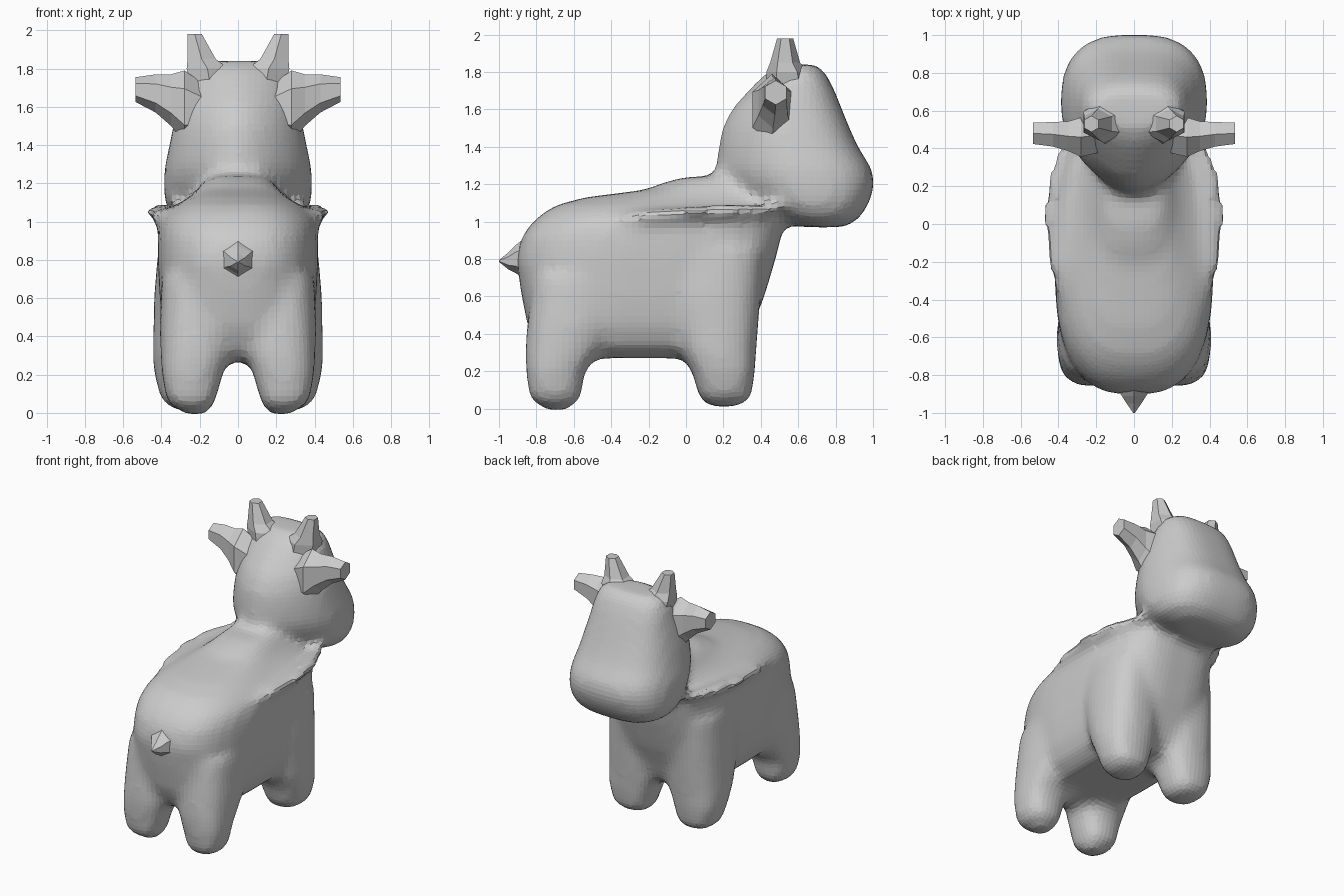
import bpy, bmesh
from math import cos, sin, pi, tau
from mathutils import Vector

if "Cube" in bpy.data.objects:
    bpy.data.objects.remove(bpy.data.objects["Cube"])


def loft(bm, rings):
    """Skin a closed tube through rings of points."""
    vs = [[bm.verts.new(p) for p in r] for r in rings]
    n = len(vs[0])
    faces = [bm.faces.new((a[i], a[(i + 1) % n], b[(i + 1) % n], b[i]))
             for a, b in zip(vs, vs[1:]) for i in range(n)]
    faces += [bm.faces.new(vs[0]), bm.faces.new(vs[-1])]
    bmesh.ops.recalc_face_normals(bm, faces=faces)


def ring(axis, pos, c, r, n=24, front=2, back=2):
    """Superellipse ring across an axis; exponents differ for the two halves."""
    pts = []
    for i in range(n):
        a = tau * i / n + pi / n
        e = 2 / (front if sin(a) > 0 else back)
        u = c[0] + r[0] * abs(cos(a)) ** e * (1 if cos(a) > 0 else -1)
        v = c[1] + r[1] * abs(sin(a)) ** e * (1 if sin(a) > 0 else -1)
        pts.append({'x': Vector((pos, u, v)), 'y': Vector((u, pos, v)),
                    'z': Vector((u, v, pos))}[axis])
    return pts


def slab(z, y0, y1, x0, x1, front, back):
    return ring('z', z, ((x0 + x1) / 2, (y0 + y1) / 2),
                ((x1 - x0) / 2, (y1 - y0) / 2), 32, front, back)


def finish(name, bm):
    me = bpy.data.meshes.new(name)
    bm.to_mesh(me)
    bm.free()
    ob = bpy.data.objects.new(name, me)
    bpy.context.collection.objects.link(ob)
    return ob


bm = bmesh.new()

# torso, stacked upward: z, rear y, chest y, half width
torso = [(.27, -.72, .26, .26), (.34, -.80, .32, .345), (.45, -.85, .36, .39),
         (.6, -.88, .42, .41), (.8, -.91, .48, .42), (.92, -.88, .51, .42),
         (1.0, -.82, .53, .41), (1.05, -.76, .52, .37), (1.09, -.69, .5, .32),
         (1.13, -.54, .5, .25), (1.17, -.22, .5, .21), (1.21, -.12, .5, .18),
         (1.24, .0, .5, .14)]
loft(bm, [slab(z, a, b, -w, w, 3.3, 2.7) for z, a, b, w in torso])

# head and neck: z, nape y, face y, half width
head = [(.97, .62, .85, .22), (1.02, .42, .93, .34), (1.1, .3, .98, .385),
        (1.2, .2, 1.01, .39), (1.28, .16, .995, .385), (1.4, .17, .92, .36),
        (1.5, .19, .875, .34), (1.6, .24, .835, .315), (1.7, .33, .795, .29),
        (1.79, .42, .75, .26), (1.84, .5, .70, .2)]
loft(bm, [slab(z, a, b, -w, w, 2.8, 1.65) for z, a, b, w in head])

# legs: z, y range, inner and outer x
hind = [(-.01, -.74, -.64, .17, .27), (.05, -.84, -.56, .12, .37),
        (.2, -.855, -.54, .08, .4), (.3, -.86, -.46, .04, .405),
        (.45, -.85, -.36, .02, .41), (.7, -.82, -.3, .02, .4)]
fore = [(.01, .12, .28, .16, .32), (.06, .07, .35, .12, .40),
        (.2, .03, .37, .08, .44), (.3, -.03, .375, .04, .445),
        (.6, -.12, .40, .02, .44), (.85, -.12, .42, .02, .42)]
# shoulder fold: y, x, z, radii
fold = [(-.5, .33, 1.0, .04, .02), (-.22, .40, 1.03, .06, .035),
        (.05, .425, 1.05, .06, .035), (.25, .405, 1.06, .06, .035),
        (.5, .33, 1.07, .03, .02)]
for s in (-1, 1):
    for leg in (hind, fore):
        loft(bm, [slab(z, a, b, *sorted((s * i, s * o)), 2.5, 2.5)
                  for z, a, b, i, o in leg])
    loft(bm, [ring('y', y, (s * x, z), (rx, rz), 12) for y, x, z, rx, rz in fold])

# blend everything into one faceted skin
body = finish("body", bm)
rm = body.modifiers.new("blend", 'REMESH')
rm.mode = 'VOXEL'
rm.voxel_size = .034
sm = body.modifiers.new("soften", 'SMOOTH')
sm.factor = .5
sm.iterations = 9

# ears and horns: low-poly tapered stubs with flared bases
ear = [(.12, .48, 1.56, .1, .12), (.28, .46, 1.60, .12, .19),
       (.35, .465, 1.635, .09, .135), (.43, .475, 1.67, .075, .1),
       (.535, .48, 1.69, .065, .065)]
horn = [(1.68, .14, .55, .12, .13), (1.8, .16, .54, .125, .11),
        (1.85, .19, .53, .085, .08), (1.98, .226, .53, .043, .043)]
for s, side in ((-1, "left"), (1, "right")):
    bm = bmesh.new()
    loft(bm, [ring('x', s * x, (y, z), (ry, rz), 6) for x, y, z, ry, rz in ear])
    finish("ear_" + side, bm)
    bm = bmesh.new()
    loft(bm, [ring('z', z, (s * x, y), (rx, ry), 6) for z, x, y, rx, ry in horn])
    finish("horn_" + side, bm)

# pointed tail
bm = bmesh.new()
loft(bm, [ring('y', y, (0, z), (r, r), 6)
          for y, z, r in [(-.84, .80, .13), (-.91, .80, .075),
                          (-.95, .79, .045), (-1.0, .79, .005)]])
finish("tail", bm)
